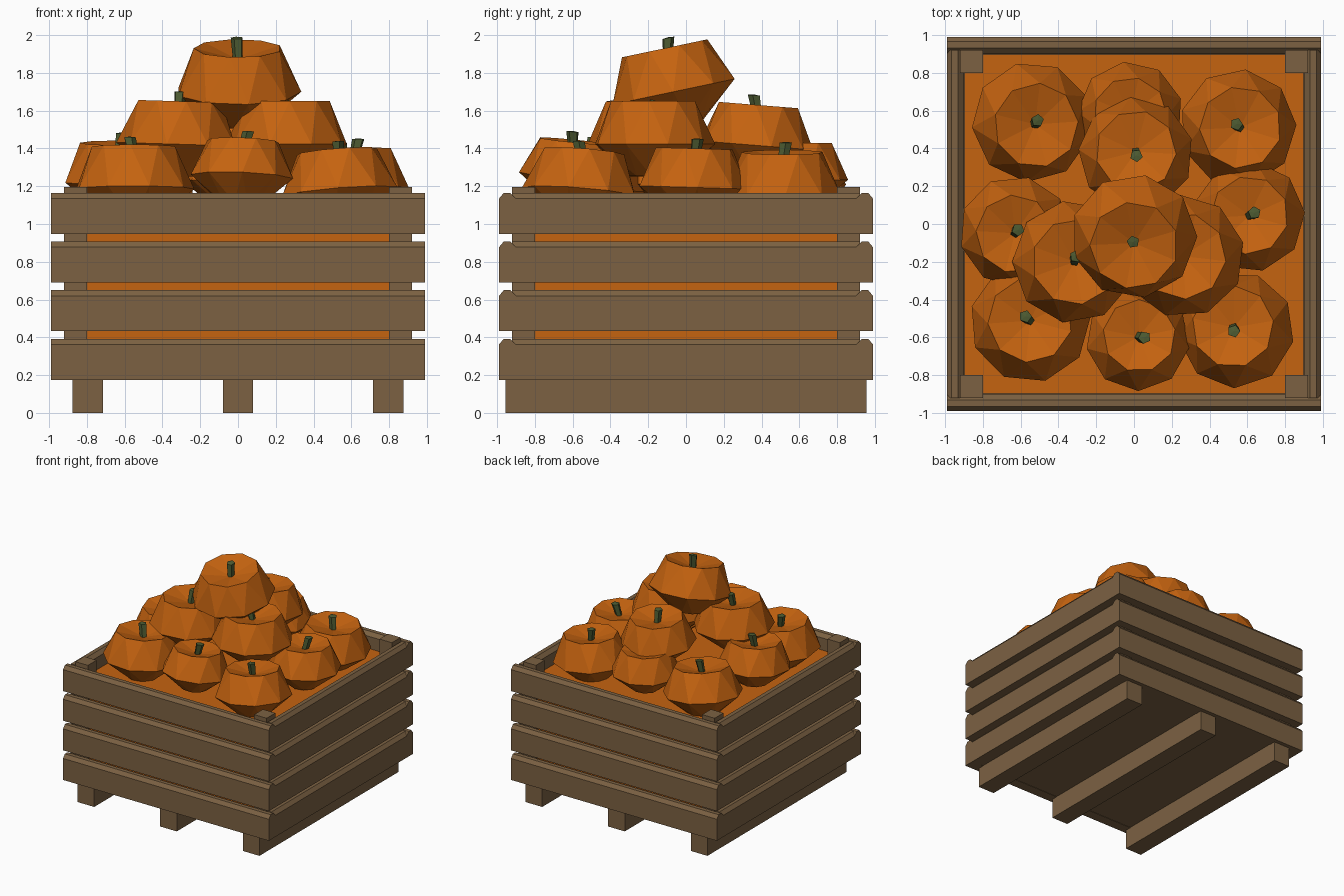
import bpy, bmesh, math, random
from mathutils import Matrix, Vector

random.seed(4)
if "Cube" in bpy.data.objects:
    bpy.data.objects.remove(bpy.data.objects["Cube"])


def material(name, rgb):
    m = bpy.data.materials.new(name)
    m.use_nodes = True
    m.diffuse_color = (*rgb, 1)
    m.node_tree.nodes["Principled BSDF"].inputs["Base Color"].default_value = (*rgb, 1)
    return m


wood = material("brown wood", (0.2, 0.12, 0.055))
orange = material("pumpkin orange", (0.56, 0.125, 0.005))
green = material("stem green", (0.075, 0.105, 0.032))


def finish(bm, name, mat, matrix=Matrix()):
    bmesh.ops.recalc_face_normals(bm, faces=bm.faces)
    me = bpy.data.meshes.new(name)
    bm.to_mesh(me)
    bm.free()
    me.materials.append(mat)
    ob = bpy.data.objects.new(name, me)
    ob.matrix_world = matrix
    bpy.context.collection.objects.link(ob)
    return ob


def box(name, mat, lo, hi):
    bm = bmesh.new()
    bmesh.ops.create_cube(bm, size=1)
    lo, hi = Vector(lo), Vector(hi)
    for v in bm.verts:
        v.co = (lo + hi) / 2 + v.co * (hi - lo)
    return finish(bm, name, mat)


def slat(name, z0, half_length, turn):
    """Plank with both upper edges chamfered, turned to one crate side."""
    z1 = z0 + 0.217
    section = [(0.90, z0), (0.99, z0), (0.99, z1 - 0.03),
               (0.965, z1), (0.93, z1), (0.90, z1 - 0.03)]
    bm = bmesh.new()
    face = bm.faces.new([bm.verts.new((-half_length, -d, z)) for d, z in section])
    ext = bmesh.ops.extrude_face_region(bm, geom=[face])
    moved = [g for g in ext["geom"] if isinstance(g, bmesh.types.BMVert)]
    bmesh.ops.translate(bm, verts=moved, vec=(2 * half_length, 0, 0))
    return finish(bm, name, wood, Matrix.Rotation(turn, 4, "Z"))


def loft(name, mat, sides, rings, apex, twist, matrix):
    """Faceted solid from rings of (radius, height, x shift) with a fan on top."""
    bm = bmesh.new()
    loops = []
    for k, (r, z, dx) in enumerate(rings):
        angles = [math.tau * (i + k * twist) / sides for i in range(sides)]
        loops.append([bm.verts.new((dx + r * math.cos(a), r * math.sin(a), z)) for a in angles])
    for a, b in zip(loops, loops[1:]):
        for i in range(sides):
            j = (i + 1) % sides
            if twist:
                bm.faces.new((a[i], a[j], b[i]))
                bm.faces.new((a[j], b[j], b[i]))
            else:
                bm.faces.new((a[i], a[j], b[j], b[i]))
    bm.faces.new(loops[0][::-1])
    tip = bm.verts.new(apex)
    for i in range(sides):
        bm.faces.new((loops[-1][i], loops[-1][(i + 1) % sides], tip))
    return finish(bm, name, mat, matrix)


def pumpkin(name, x, y, rim_z, r, lean_x=0, lean_y=0):
    tilt = Vector((0, 0, 1)).rotation_difference(Vector((lean_x, lean_y, 1)))
    place = (Matrix.Translation((x, y, rim_z - 0.7 * r)) @ tilt.to_matrix().to_4x4()
             @ Matrix.Rotation(random.uniform(0, math.tau), 4, "Z"))
    body = [(0.38 * r, -0.52 * r, 0), (r, 0, 0), (0.7 * r, 0.7 * r, 0)]
    loft(name, orange, 9, body, (0, 0, 0.52 * r), 0.5, place)
    top = 0.7 * r + 0.05
    stem = [(0.026, 0.48 * r, 0), (0.034, top, 0.03)]
    loft(name + "_stem", green, 5, stem, (0.03, 0, top + 0.004), 0, place)


# Crate walls
for level in range(4):
    z = 0.175 + 0.2575 * level
    for k, side in enumerate(("front", "left", "back", "right")):
        slat(f"{side}_slat_{level + 1}", z, 0.92 if k % 2 else 0.99, k * math.pi / 2)

# Corner posts, floor, runners and the filling
for sx in (-1, 1):
    for sy in (-1, 1):
        cx, cy = 0.86 * sx, 0.86 * sy
        box("corner_post", wood, (cx - 0.06, cy - 0.06, 0.18), (cx + 0.06, cy + 0.06, 1.195))
box("floor", wood, (-0.91, -0.91, 0.178), (0.91, 0.91, 0.25))
for x in (-0.795, 0, 0.795):
    box("runner", wood, (x - 0.08, -0.955, 0), (x + 0.08, 0.955, 0.178))
box("filling", orange, (-0.898, -0.898, 0.25), (0.898, 0.898, 1.03))

# Bottom layer of pumpkins
pumpkin("pumpkin_back_left", -0.54, 0.54, 1.40, 0.32, 0.1, -0.08)
pumpkin("pumpkin_back_middle", -0.02, 0.58, 1.43, 0.28)
pumpkin("pumpkin_back_right", 0.55, 0.51, 1.38, 0.31, 0.06)
pumpkin("pumpkin_middle_left", -0.63, -0.04, 1.43, 0.295, 0, -0.06)
pumpkin("pumpkin_middle_right", 0.61, 0.04, 1.40, 0.295, 0, 0.03)
pumpkin("pumpkin_front_left", -0.55, -0.52, 1.41, 0.32, 0, 0.05)
pumpkin("pumpkin_front_middle", 0.02, -0.61, 1.44, 0.275, 0.04, 0.1)
pumpkin("pumpkin_front_right", 0.54, -0.56, 1.385, 0.31, -0.08, 0.08)

# Second layer and the top pumpkin
pumpkin("pumpkin_upper_back", 0.01, 0.37, 1.63, 0.305, 0, 0.08)
pumpkin("pumpkin_upper_left", -0.32, -0.2, 1.65, 0.325, 0.03, 0)
pumpkin("pumpkin_upper_right", 0.26, -0.17, 1.65, 0.325)
pumpkin("pumpkin_top", 0, -0.065, 1.935, 0.335, 0, -0.21)
